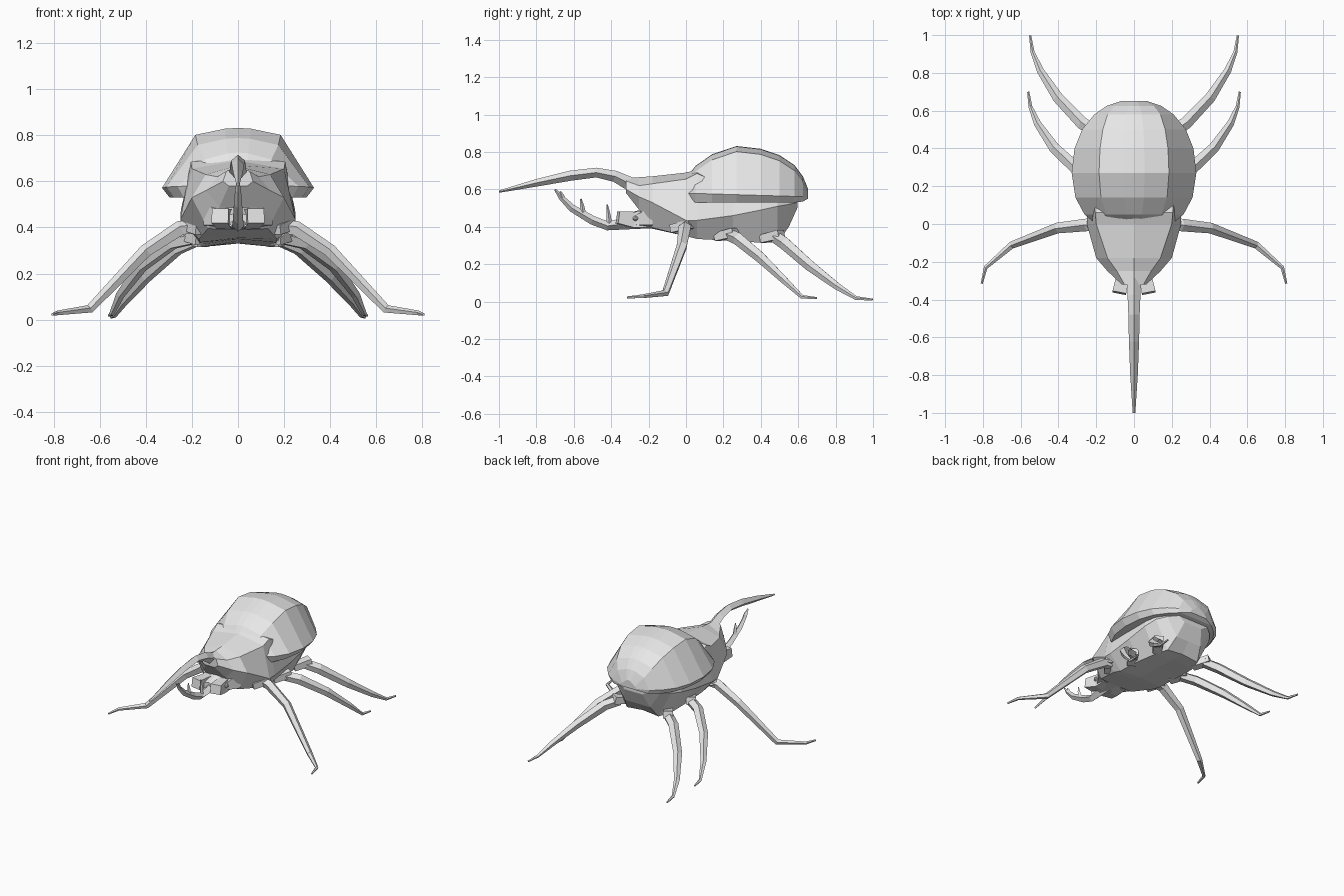
import bpy, bmesh, math
from mathutils import Vector

cube = bpy.data.objects.get("Cube")
if cube:
    bpy.data.objects.remove(cube, do_unlink=True)

grey = bpy.data.materials.new("plain_grey")
grey.use_nodes = True
grey.diffuse_color = (0.8, 0.8, 0.8, 1)
grey.node_tree.nodes["Principled BSDF"].inputs["Base Color"].default_value = (0.8, 0.8, 0.8, 1)


def finish(name, bm):
    bmesh.ops.recalc_face_normals(bm, faces=bm.faces)
    mesh = bpy.data.meshes.new(name)
    bm.to_mesh(mesh)
    bm.free()
    mesh.materials.append(grey)
    obj = bpy.data.objects.new(name, mesh)
    bpy.context.collection.objects.link(obj)
    return obj


def skin(name, rings):
    """Join closed rings of points with faces and cap both ends."""
    bm = bmesh.new()
    loops = [[bm.verts.new(p) for p in ring] for ring in rings]
    n = len(loops[0])
    for a, b in zip(loops, loops[1:]):
        for i in range(n):
            j = (i + 1) % n
            bm.faces.new((a[i], a[j], b[j], b[i]))
    bm.faces.new(loops[0])
    bm.faces.new(loops[-1])
    return finish(name, bm)


def symmetric_ring(y, half):
    """Half profile of (x, z) from top centre to bottom centre, mirrored."""
    right = [(x, y, z) for x, z in half]
    left = [(-x, y, z) for x, z in half[-2:0:-1]]
    return right + left


def tube(name, path, wide, tall, sides=4, turn=0.0):
    """Tapered limb; wide and tall hold one half-size per path point."""
    pts = [Vector(p) for p in path]
    rings = []
    for i, p in enumerate(pts):
        t = (pts[min(i + 1, len(pts) - 1)] - pts[max(i - 1, 0)]).normalized()
        side = t.cross(Vector((0, 0, 1))).normalized()
        up = side.cross(t)
        angles = [turn + math.tau * k / sides for k in range(sides)]
        rings.append([p + side * wide[i] * math.cos(a) + up * tall[i] * math.sin(a)
                      for a in angles])
    return skin(name, rings)


# Thorax and belly: y, top z, shoulder, flank, belly edge, belly z
body = [
    (-.32, .66, (.05, .645), (.065, .60), (.04, .58), .58),
    (-.25, .665, (.09, .62), (.14, .56), (.08, .49), .49),
    (-.18, .67, (.14, .63), (.20, .53), (.13, .395), .39),
    (0, .69, (.20, .655), (.25, .435), (.17, .35), .355),
    (.06, .705, (.205, .685), (.25, .435), (.165, .335), .35),
    (.25, .66, (.22, .6), (.25, .46), (.165, .325), .342),
    (.4, .65, (.22, .6), (.245, .49), (.155, .315), .335),
    (.49, .62, (.19, .58), (.225, .51), (.125, .318), .33),
    (.55, .58, (.15, .56), (.18, .52), (.1, .4), .4),
    (.595, .56, (.1, .55), (.12, .53), (.07, .5), .5),
]
skin("body", [symmetric_ring(y, [(0, top), a, b, c, (0, low)])
              for y, top, a, b, c, low in body])

# Domed wing case: y, top z, ridge half width, rim half width, lower lip z
shell = [
    (0, .66, .12, .2, .555), (.05, .725, .145, .262, .53), (.14, .788, .175, .31, .53),
    (.27, .832, .185, .33, .53), (.4, .817, .18, .315, .53), (.5, .783, .165, .275, .53),
    (.58, .73, .14, .21, .53), (.625, .67, .105, .145, .535), (.652, .605, .05, .065, .55),
]
skin("wing_case", [symmetric_ring(y, [(0, top), (.3 * ridge, top - .003), (ridge, top - .03),
                                      (rim, .58 - .03 * y), (.9 * rim, lip), (0, lip)])
                   for y, top, ridge, rim, lip in shell])

# Long upper horn
tube("upper_horn",
     [(0, -.25, .60), (0, -.31, .635), (0, -.38, .67), (0, -.48, .69),
      (0, -.62, .673), (0, -.8, .635), (0, -1, .588)],
     [.04, .037, .034, .03, .027, .02, .007],
     [.05, .036, .03, .026, .027, .02, .006])

# Curved lower horn with teeth
tube("lower_horn",
     [(0, -.22, .44), (0, -.34, .415), (0, -.42, .405), (0, -.5, .435),
      (0, -.61, .5), (0, -.67, .56), (0, -.7, .6)],
     [.05, .035, .026, .022, .018, .013, .006],
     [.05, .03, .024, .024, .02, .014, .005])
for name, y, z, tip in (("rear", -.41, .415, .52), ("middle", -.55, .47, .55),
                        ("front", -.66, .55, .59)):
    tube(name + "_horn_tooth", [(0, y, z), (0, y - .005, (z + tip) / 2), (0, y - .012, tip)],
         [.014, .011, .004], [.016, .011, .004])

# Head
head = [(-.18, .15, .54, .39), (-.25, .1, .49, .39), (-.33, .07, .465, .395)]
skin("head", [symmetric_ring(y, [(0, top), (w, top - .02), (w, low + .02), (0, low)])
              for y, w, top, low in head])

# Leg paths on the model's left
legs = {
    "front": [(.2, .0, .4), (.25, -.005, .395), (.4, -.02, .298), (.645, -.11, .045),
              (.785, -.23, .028), (.806, -.315, .022)],
    "middle": [(.2, .235, .355), (.29, .28, .335), (.42, .4, .235), (.51, .53, .11),
               (.548, .62, .025), (.56, .7, .018)],
    "hind": [(.19, .48, .345), (.27, .53, .31), (.4, .665, .19), (.495, .81, .08),
             (.537, .91, .018), (.55, .998, .01)],
}
leg_size = [.034, .035, .03, .02, .011, .006]
for label, s in (("left_", 1), ("right_", -1)):
    def flip(path):
        return [(s * x, y, z) for x, y, z in path]

    for name, path in legs.items():
        tube(label + name + "_leg", flip(path), leg_size, leg_size, 5, .3)
        # Hip wedge slanting up and back along the belly edge
        x, y, z = path[0]
        tube(label + name + "_hip",
             flip([(x - .04, y - .07, z - .01), (x + .025, y + .03, z + .015)]),
             [.04, .045], [.03, .035], 4, math.pi / 4)
    # Cheek lobes beside the mouth and small eyes
    tube(label + "cheek", flip([(.055, -.2, .44), (.062, -.28, .438), (.078, -.365, .45)]),
         [.05, .045, .052], [.06, .06, .045], 4, math.pi / 4)
    bm = bmesh.new()
    bmesh.ops.create_icosphere(bm, subdivisions=1, radius=.016)
    bmesh.ops.translate(bm, verts=bm.verts, vec=(s * .096, -.27, .445))
    finish(label + "eye", bm)
